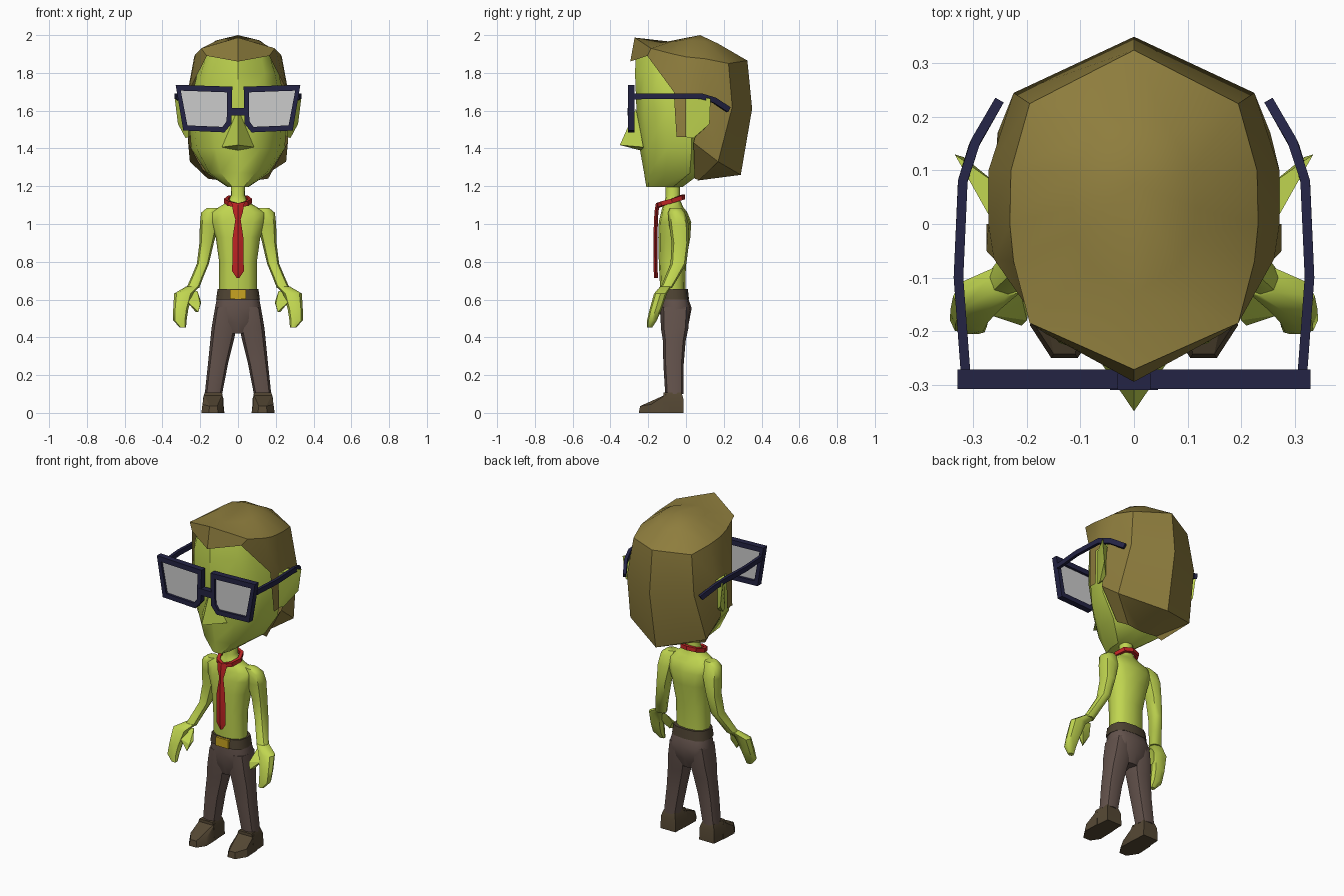
import bpy, bmesh, math
from mathutils import Vector


def mat(name, r, g, b):
    m = bpy.data.materials.new(name)
    m.diffuse_color = (r, g, b, 1)
    return m


SKIN = mat("green skin", .53, .67, .08)
HAIR = mat("brown hair", .27, .205, .047)
PANTS = mat("dark trousers", .125, .085, .072)
SHOE = mat("shoe brown", .09, .064, .034)
BELT = mat("belt brown", .075, .055, .032)
RED = mat("red", .52, .018, .018)
GOLD = mat("gold", .58, .37, .015)
NAVY = mat("navy frame", .017, .017, .058)
LENS = mat("grey lens", .6, .6, .6)


def build(name, verts, faces, m, mirror=False, cap=False, hull=False, smooth=40):
    """Mesh object, optionally mirrored over x, hole-capped or convex-hulled."""
    bm = bmesh.new()
    for s in ((1, -1) if mirror else (1,)):
        vs = [bm.verts.new((v[0] * s, v[1], v[2])) for v in verts]
        if hull:
            r = bmesh.ops.convex_hull(bm, input=vs)
            bad = [g for g in r["geom_interior"] if isinstance(g, bmesh.types.BMVert)]
            bmesh.ops.delete(bm, geom=bad, context='VERTS')
        for f in faces:
            bm.faces.new([vs[i] for i in f][::s])
    bmesh.ops.remove_doubles(bm, verts=bm.verts, dist=.0005)
    if cap:
        bmesh.ops.holes_fill(bm, edges=bm.edges, sides=0)
    bmesh.ops.recalc_face_normals(bm, faces=bm.faces)
    me = bpy.data.meshes.new(name)
    bm.to_mesh(me)
    bm.free()
    me.materials.append(m)
    me.shade_smooth()
    me.set_sharp_from_angle(angle=math.radians(smooth))
    ob = bpy.data.objects.new(name, me)
    bpy.context.collection.objects.link(ob)
    return ob


def hull(name, pts, m, mirror=False, smooth=25):
    return build(name, pts, [], m, mirror, hull=True, smooth=smooth)


def box(name, x, y, z, m):
    return hull(name, [(a, b, c) for a in x for b in y for c in z], m)


def strips(rings, closed=True, loop=False):
    """Verts and quads joining consecutive rings."""
    n = len(rings[0])
    verts = [v for r in rings for v in r]
    faces = []
    for i in range(len(rings) if loop else len(rings) - 1):
        j = (i + 1) % len(rings)
        for k in range(n if closed else n - 1):
            q = (k + 1) % n
            faces.append((i * n + k, i * n + q, j * n + q, j * n + k))
    return verts, faces


def loft(name, rows, m, n=10, mirror=False, power=.85, smooth=45):
    """Stack of rounded sections: (cx, cy, z, rx, ry)."""
    def c(t):
        return math.copysign(abs(t) ** power, t)
    rings = [[(x + rx * c(math.cos(2 * math.pi * k / n)),
               y + ry * c(math.sin(2 * math.pi * k / n)), z) for k in range(n)]
             for x, y, z, rx, ry in rows]
    return build(name, *strips(rings), m, mirror, cap=True, smooth=smooth)


def sweep(name, path, w, h, m, mirror=False, loop=False):
    """Rectangular bar along a path, w wide and h tall."""
    p = [Vector(v) for v in path]
    rings = []
    for i, v in enumerate(p):
        a = p[i - 1] if (i or loop) else v
        b = p[(i + 1) % len(p)] if (i < len(p) - 1 or loop) else v
        t = (b - a).normalized()
        s = t.cross(Vector((0, 0, 1))).normalized()
        u = s.cross(t)
        rings.append([v + s * w * i1 / 2 + u * h * i2 / 2
                      for i1, i2 in ((1, 1), (-1, 1), (-1, -1), (1, -1))])
    return build(name, *strips(rings, loop=loop), m, mirror, cap=not loop, smooth=30)


# Head: half sections from face centre to back, mirrored
face = [
    (1.195, [(0, -.21), (.03, -.20), (.05, -.14), (.055, -.07), (0, -.02)]),
    (1.27, [(0, -.222), (.09, -.195), (.15, -.11), (.165, .02), (0, .08)]),
    (1.40, [(0, -.245), (.12, -.205), (.22, -.1), (.248, .03), (0, .2)]),
    (1.60, [(0, -.262), (.14, -.222), (.235, -.1), (.262, .03), (0, .25)]),
    (1.80, [(0, -.27), (.14, -.22), (.195, -.135), (.215, 0), (0, .2)]),
    (1.90, [(0, -.265), (.12, -.2), (.165, -.12), (.17, 0), (0, .15)])]
build("head", *strips([[(x, y, z) for x, y in r] for z, r in face], closed=False),
      SKIN, mirror=True, cap=True, smooth=35)
hull("nose", [(0, -.265, 1.61), (0, -.35, 1.418), (.085, -.225, 1.407),
              (-.085, -.225, 1.407), (0, -.235, 1.388)], SKIN)
hull("ear", [(.262, 0, 1.67), (.335, .13, 1.665), (.318, .125, 1.53), (.278, .04, 1.455),
             (.262, 0, 1.46), (.25, .07, 1.67), (.25, .06, 1.47)], SKIN, True)

# Hair: rings from crown down to hem, columns from front to back, then sideburn and nape
crown = [(0, .075, 2.0)] * 7
top = [(0, -.13, 1.96), (.08, -.08, 1.965), (.11, -.02, 1.972), (.115, .03, 1.972),
       (.11, .1, 1.968), (.07, .17, 1.955), (0, .2, 1.935)]
rim = [(0, -.272, 1.987), (.195, -.185, 1.93), (.225, -.07, 1.9), (.232, 0, 1.885),
       (.23, .1, 1.875), (.195, .225, 1.85), (0, .325, 1.865)]
hem = [(0, -.295, 1.86), (.165, -.205, 1.89), (.262, -.065, 1.70), (.272, 0, 1.67),
       (.272, .1, 1.67), (.225, .245, 1.62), (0, .35, 1.61)]
burn = [(.276, -.05, 1.46), (.276, 0, 1.46)]
nape = [(.264, .04, 1.43), (.255, .17, 1.33), (0, .29, 1.26)]
under = [(.16, .045, 1.24), (.1, .07, 1.232), (0, .06, 1.23)]
hv, hf = [], []
for rings in ([top, rim, hem], [hem[2:4], burn], [hem[4:], nape, under]):
    v, f = strips(rings, closed=False)
    hf += [tuple(i + len(hv) for i in q) for q in f]
    hv += v
hv.append(crown[0])
hf += [(len(hv) - 1, i, i + 1) for i in range(6)]
build("hair", hv, hf, HAIR, mirror=True, smooth=38)

# Glasses
outer = [(.33, 1.737), (.03, 1.727), (.035, 1.53), (.072, 1.485), (.29, 1.495)]
inner = [(.303, 1.706), (.057, 1.697), (.06, 1.545), (.082, 1.514), (.268, 1.522)]
frame = [[(x, y, z) for x, z in o]
         for o, y in ((outer, -.308), (inner, -.308), (inner, -.272), (outer, -.272))]
build("glasses_frame", *strips(frame, loop=True), NAVY, True, smooth=20)
hull("lens", [(x, y, z) for x, z in inner for y in (-.294, -.287)], LENS, True)
box("glasses_bridge", (-.045, .045), (-.31, -.275), (1.575, 1.615), NAVY)
sweep("glasses_arm", [(.315, -.275, 1.675), (.328, -.1, 1.677), (.32, .08, 1.677),
                      (.298, .15, 1.655), (.255, .225, 1.605)], .018, .03, NAVY, True)

# Torso and neck
loft("torso", [(0, -.07, .62, .1, .065), (0, -.072, .8, .1, .072), (0, -.062, .93, .118, .085),
               (0, -.058, 1.01, .145, .086), (0, -.062, 1.06, .15, .07),
               (0, -.07, 1.09, .1, .055), (0, -.07, 1.12, .05, .042),
               (0, -.07, 1.15, .038, .038), (0, -.07, 1.23, .036, .038)], SKIN, n=12)

# Arms and hands
loft("arm", [(.13, -.055, 1.085, .035, .03), (.145, -.05, 1.06, .05, .045),
             (.152, -.038, 1.0, .05, .052), (.166, -.03, .9, .038, .046),
             (.186, -.04, .79, .032, .042), (.215, -.075, .72, .032, .036),
             (.24, -.105, .66, .034, .03)], SKIN, n=8, mirror=True)
loft("hand", [(.238, -.105, .67, .035, .03), (.288, -.135, .632, .05, .034),
              (.303, -.16, .55, .04, .032), (.308, -.18, .49, .036, .026),
              (.292, -.192, .453, .017, .014)], SKIN, n=8, mirror=True)
hull("thumb", [(.27, -.12, .64), (.215, -.115, .645), (.27, -.17, .59), (.195, -.15, .585),
               (.2, -.18, .575), (.21, -.19, .535), (.225, -.165, .535), (.25, -.14, .57)],
     SKIN, True)

# Necktie with collar loop
sweep("tie_collar", [(0, -.15, 1.098), (.045, -.125, 1.108), (.064, -.075, 1.122),
                     (.045, -.028, 1.138), (0, -.014, 1.143), (-.045, -.028, 1.138),
                     (-.064, -.075, 1.122), (-.045, -.125, 1.108)],
      .02, .024, RED, loop=True)
tie = [(.034, -.15, 1.112), (.026, -.158, 1.065), (.014, -.16, 1.025), (.028, -.164, .93),
       (.031, -.162, .75), (.008, -.16, .715)]
build("tie", *strips([[(-w, y, z), (0, y - .009, z), (w, y, z), (0, y + .012, z)]
                      for w, y, z in tie]), RED, cap=True, smooth=30)

# Belt, buckle, trousers
loft("belt", [(0, -.066, .6, .116, .082), (0, -.066, .656, .108, .076)], BELT, n=12, power=.7)
box("buckle", (-.042, .042), (-.154, -.135), (.602, .654), GOLD)
loft("trouser_hips", [(0, -.062, .605, .112, .074), (0, -.055, .555, .122, .085),
                      (0, -.058, .48, .125, .074), (0, -.06, .42, .05, .055)],
     PANTS, n=12, power=.7)
loft("trouser_leg", [(.066, -.058, .56, .055, .078), (.074, -.06, .45, .066, .073),
                     (.085, -.062, .38, .062, .06), (.106, -.066, .26, .053, .054),
                     (.13, -.062, .1, .046, .048)], PANTS, n=8, mirror=True, power=.75)

# Shoes
hull("shoe_heel", [(x, y, z) for z, e in ((0, 0), (.075, .002), (.108, .012))
                   for x, y in ((.08 + e, -.012 - e), (.18 - e, -.012 - e), (.188 - e, -.12),
                                (.075 + e, -.12))], SHOE, True, 30)
hull("shoe_toe", [(.075, -.09, 0), (.19, -.09, 0), (.082, -.1, .1), (.18, -.1, .1),
                  (.072, -.2, 0), (.194, -.19, 0), (.105, -.25, 0), (.155, -.25, 0),
                  (.08, -.19, .04), (.188, -.185, .045), (.11, -.243, .036), (.15, -.243, .036),
                  (.13, -.14, .075)], SHOE, True, 30)
